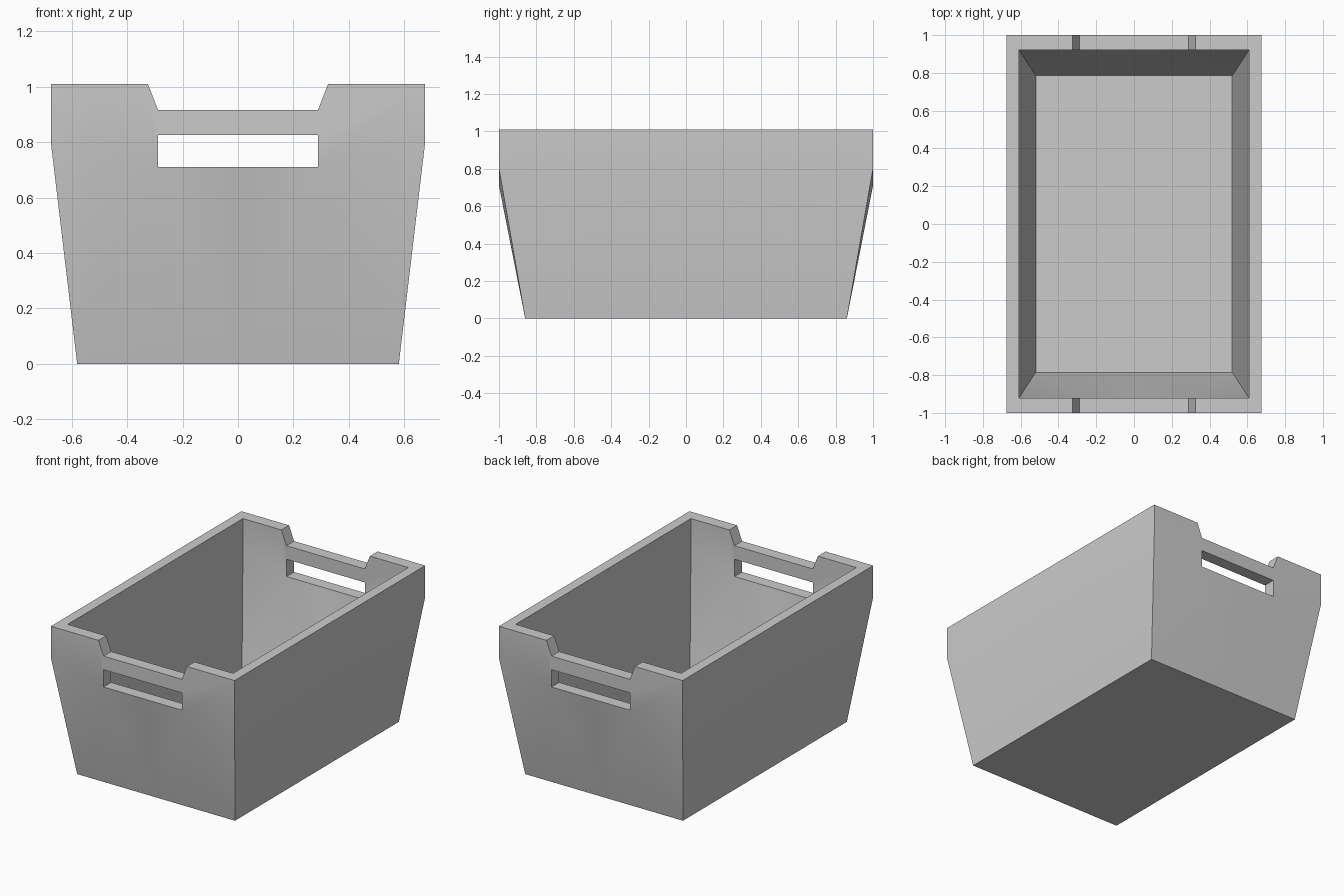
import bpy, bmesh, math

if "Cube" in bpy.data.objects:
    bpy.data.objects.remove(bpy.data.objects["Cube"])

# One quarter of a wall skin: half an end panel plus half a side panel
def skin(bx, by, bz, tx, ty):
    return {
        "O": (0, 0, bz), "Bx": (bx, 0, bz), "By": (0, by, bz), "B": (bx, by, bz),
        "C": (tx, ty, 0.80), "Cx": (tx, 0, 0.80), "T": (tx, ty, 1.01), "Tx": (tx, 0, 1.01),
        "N1": (0.325, ty, 1.01), "N2": (0.288, ty, 0.915), "N3": (0, ty, 0.915),
        "S1": (0.288, ty, 0.825), "S0": (0, ty, 0.825),
        "S2": (0.288, ty, 0.71), "S3": (0, ty, 0.71),
    }

outer = skin(0.58, 0.86, 0.0, 0.675, 1.0)
inner = skin(0.52, 0.785, 0.07, 0.608, 0.92)
panels = ["O Bx B By", "Bx Cx C B", "Cx Tx T C", "By B S2 S3", "B C S2",
          "C T N1 S1 S2", "N1 N2 S1", "N2 N3 S0 S1"]
# Top rim with grip notch, and the lining of the hand slot
rims = ["Tx T N1 N2 N3", "S0 S1 S2 S3"]

bm = bmesh.new()
for sx in (1, -1):
    for sy in (1, -1):
        def face(points):
            bm.faces.new([bm.verts.new((x * sx, y * sy, z)) for x, y, z in points])
        for p in panels:
            for side in (outer, inner):
                face([side[k] for k in p.split()])
        for r in rims:
            keys = r.split()
            for a, b in zip(keys, keys[1:]):
                face([outer[a], outer[b], inner[b], inner[a]])

bmesh.ops.remove_doubles(bm, verts=bm.verts, dist=0.0005)
bmesh.ops.recalc_face_normals(bm, faces=bm.faces)
mesh = bpy.data.meshes.new("storage_bin")
bm.to_mesh(mesh)
bm.free()
bin_obj = bpy.data.objects.new("storage_bin", mesh)
bpy.context.collection.objects.link(bin_obj)
bpy.context.view_layer.objects.active = bin_obj
bin_obj.select_set(True)
bpy.ops.object.shade_smooth_by_angle(angle=math.radians(30))
